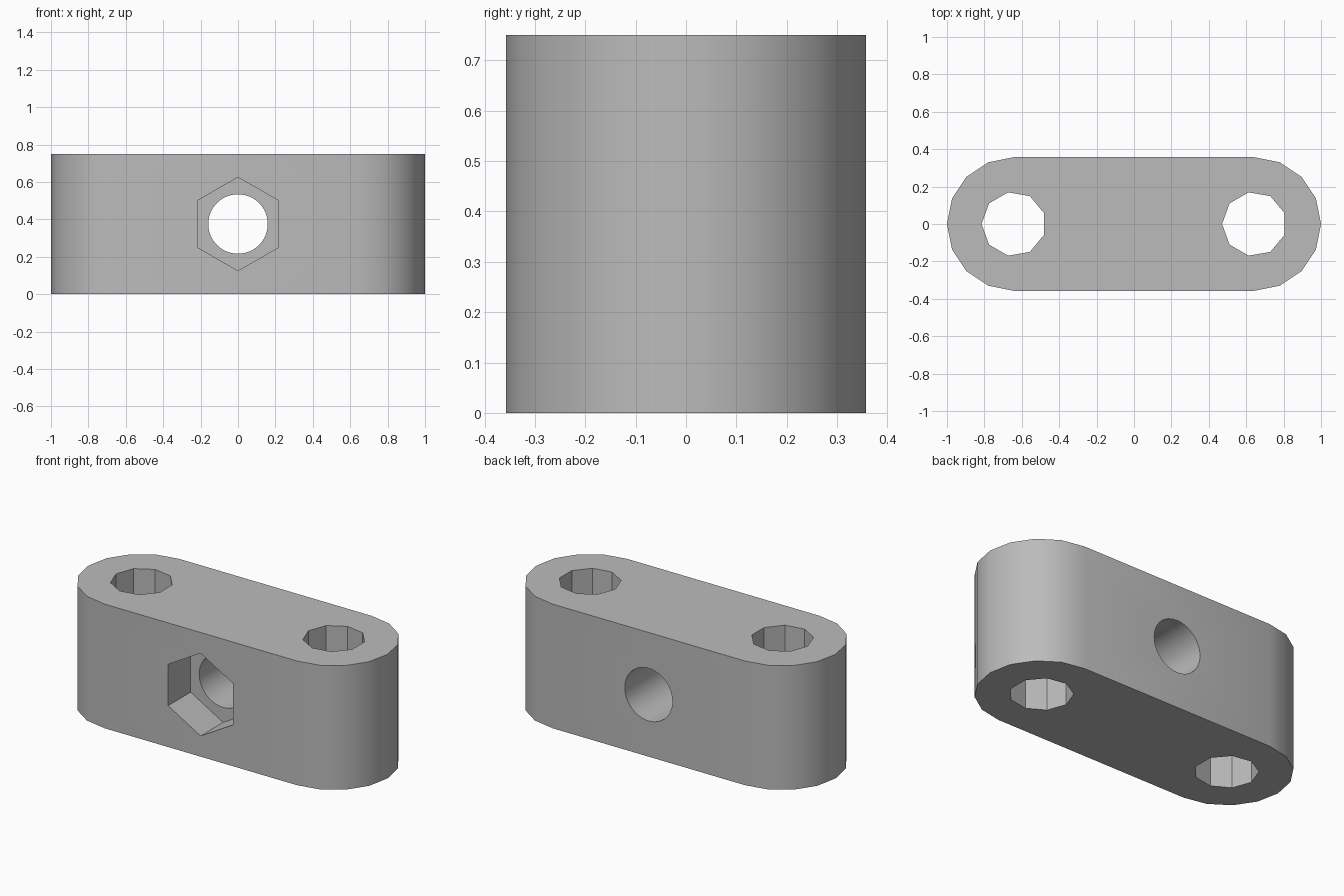
import bpy
import bmesh
from math import pi, cos, sin
from mathutils import Matrix, Vector

HEIGHT = 0.75
RADIUS = 0.357
SPACING = 1 - RADIUS

if "Cube" in bpy.data.objects:
    bpy.data.objects.remove(bpy.data.objects["Cube"])

grey = bpy.data.materials.new("plain_grey")
grey.use_nodes = True
grey.diffuse_color = (0.5, 0.5, 0.5, 1)
grey.node_tree.nodes["Principled BSDF"].inputs["Base Color"].default_value = (0.5, 0.5, 0.5, 1)


def ring(radius, sides, start=0.0):
    return [(radius * cos(start + 2 * pi * i / sides),
             radius * sin(start + 2 * pi * i / sides)) for i in range(sides)]


def prism(name, outline, depth, matrix=Matrix()):
    """Extrude a flat outline along its local z, then place it."""
    bm = bmesh.new()
    face = bm.faces.new([bm.verts.new((x, y, 0)) for x, y in outline])
    extruded = bmesh.ops.extrude_face_region(bm, geom=[face])["geom"]
    moved = [v for v in extruded if isinstance(v, bmesh.types.BMVert)]
    bmesh.ops.translate(bm, verts=moved, vec=Vector((0, 0, depth)))
    bm.transform(matrix)
    bmesh.ops.recalc_face_normals(bm, faces=bm.faces)
    mesh = bpy.data.meshes.new(name)
    bm.to_mesh(mesh)
    bm.free()
    mesh.materials.append(grey)
    obj = bpy.data.objects.new(name, mesh)
    bpy.context.collection.objects.link(obj)
    return obj


# Link body with faceted round ends
outline = []
for side, start in ((1, -pi / 2), (-1, pi / 2)):
    for i in range(9):
        a = start + pi * i / 8
        outline.append((side * SPACING + RADIUS * cos(a), RADIUS * sin(a)))
body = prism("link_body", outline, HEIGHT)

# Upright nine-sided pin holes
cutters = [prism("pin_hole_cutter", ring(0.172, 9, pi), HEIGHT + 0.2,
                 Matrix.Translation((side * SPACING, 0, -0.1)))
           for side in (-1, 1)]

# Round cross bore and hexagonal nut pocket, both entering from the front
front = Matrix.Translation((0, -RADIUS - 0.1, HEIGHT / 2)) @ Matrix.Rotation(-pi / 2, 4, "X")
cutters.append(prism("nut_pocket_cutter", ring(0.25, 6, pi / 2), 0.1 + 0.214, front))
cutters.append(prism("cross_bore_cutter", ring(0.159, 64), 2 * RADIUS + 0.2, front))

# Cut the holes, then discard the cutters
bpy.context.view_layer.objects.active = body
for cutter in cutters:
    cutter.hide_render = True
    mod = body.modifiers.new("cut", "BOOLEAN")
    mod.operation = "DIFFERENCE"
    mod.solver = "EXACT"
    mod.object = cutter
    bpy.ops.object.modifier_apply(modifier=mod.name)
    bpy.data.objects.remove(cutter)

# Smooth the round ends and bore, keep the pin holes and pocket crisp
bpy.ops.object.select_all(action="DESELECT")
body.select_set(True)
bpy.ops.object.shade_smooth_by_angle(angle=pi / 6)
